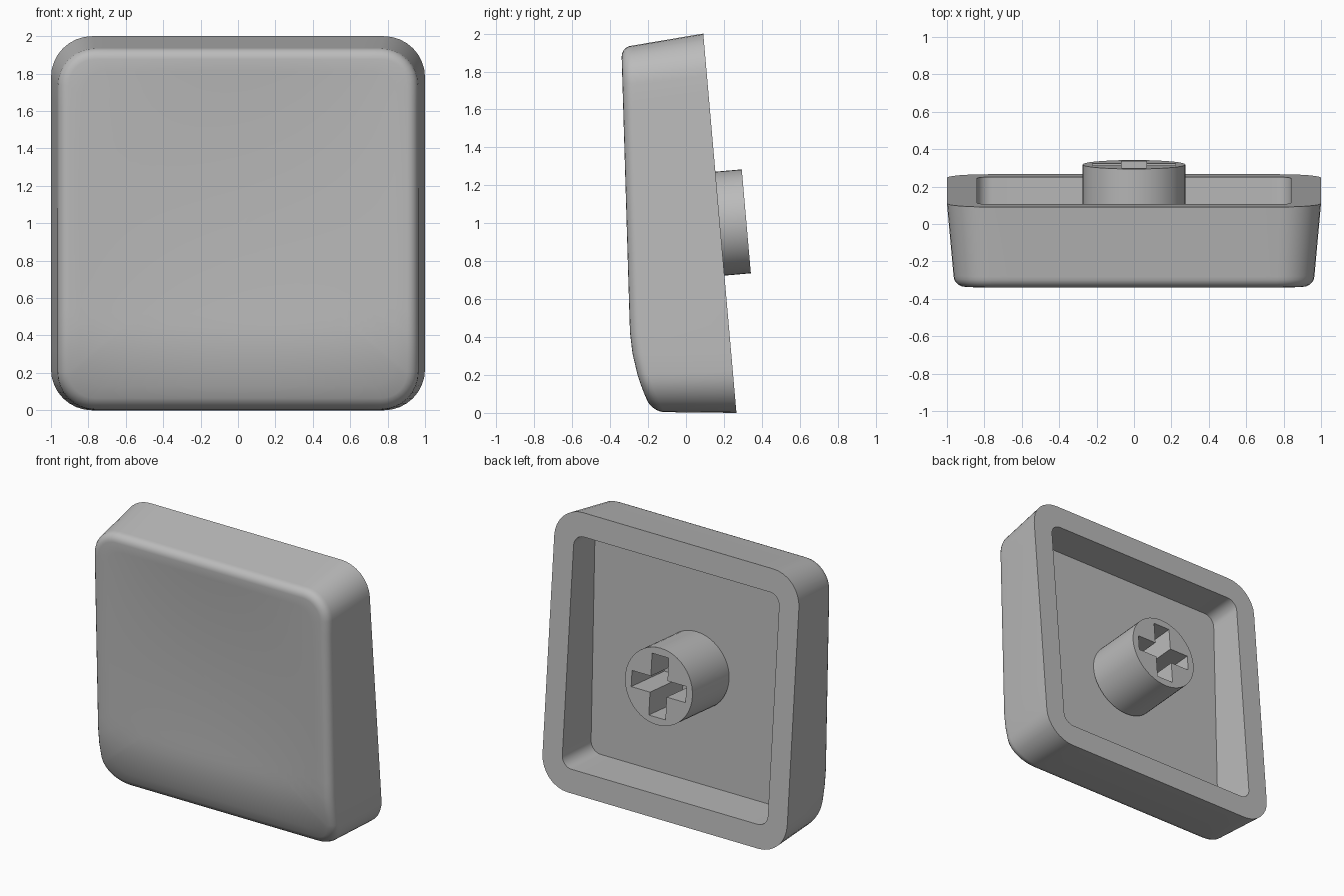
import bpy, bmesh, math
from mathutils import Matrix, Vector

if "Cube" in bpy.data.objects:
    bpy.data.objects.remove(bpy.data.objects["Cube"])

grey = bpy.data.materials.new("mid grey")
grey.diffuse_color = (0.5, 0.5, 0.5, 1)
grey.use_nodes = True
grey.node_tree.nodes["Principled BSDF"].inputs["Base Color"].default_value = grey.diffuse_color


def finish(bm, name):
    bmesh.ops.recalc_face_normals(bm, faces=bm.faces)
    mesh = bpy.data.meshes.new(name)
    bm.to_mesh(mesh)
    bm.free()
    mesh.materials.append(grey)
    obj = bpy.data.objects.new(name, mesh)
    bpy.context.collection.objects.link(obj)
    bpy.ops.object.select_all(action='DESELECT')
    obj.select_set(True)
    bpy.context.view_layer.objects.active = obj
    bpy.ops.object.shade_smooth_by_angle(angle=math.radians(30))
    return obj


def outline(hx, z0, z1, r, corner=8, side=14):
    """Rounded rectangle in x and z, with subdivided straight sides."""
    pts = []
    centres = [(hx - r, z1 - r), (r - hx, z1 - r), (r - hx, z0 + r), (hx - r, z0 + r)]
    for q, (cx, cz) in enumerate(centres):
        for i in range(corner + 1):
            a = math.pi / 2 * (q + i / corner)
            pts.append(Vector((cx + r * math.cos(a), cz + r * math.sin(a))))
        a = math.pi / 2 * (q + 1)
        end = pts[-1].copy()
        nxt = Vector(centres[(q + 1) % 4]) + r * Vector((math.cos(a), math.sin(a)))
        pts += [end.lerp(nxt, i / side) for i in range(1, side)]
    return pts


def rim_y(x, z):
    return 0.266 - 0.0875 * z


def floor_y(x, z):
    return -0.085 - 0.03 * z


def face_y(x, z):
    """Front face: gently leaning, curling back near the bottom."""
    y = -0.283 - 0.030 * z
    if z < 0.45:
        y += 0.11 * ((0.45 - z) / 0.45) ** 2
    return y


def dished_y(x, z):
    dish = max(0, 1 - (x / 0.9) ** 2) * max(0, 1 - ((z - 0.98) / 0.9) ** 2)
    return face_y(x, z) + 0.035 * dish


# Cap shell: cavity floor, cavity wall, rim, tapered sides, rounded edge, face
bm = bmesh.new()


def ring(pts, depth):
    return [bm.verts.new((p.x, depth(p.x, p.y), p.y)) for p in pts]


rings = [ring(outline(0.84, 0.15, 1.81, 0.08), floor_y),
         ring(outline(0.84, 0.17, 1.83, 0.08), rim_y),
         ring(outline(1.0, 0.0, 2.0, 0.22), rim_y)]
R = 0.06
for k in range(6):
    a = math.pi / 2 * k / 5
    d, lift = R * (1 - math.cos(a)), R * (1 - math.sin(a))
    edge = outline(0.965 - d, 0.004 + d, 1.937 - d, 0.2 - d)
    rings.append(ring(edge, lambda x, z: face_y(x, z) + lift))
centre = Vector((0, 0.97))
for k in range(1, 14):
    rings.append(ring([centre.lerp(p, 1 - k / 14) for p in edge], dished_y))
for a, b in zip(rings, rings[1:]):
    for i in range(len(a)):
        j = (i + 1) % len(a)
        bm.faces.new((a[i], a[j], b[j], b[i]))
bm.faces.new(rings[0])
tip = bm.verts.new((0, dished_y(0, 0.97), 0.97))
last = rings[-1]
for i in range(len(last)):
    bm.faces.new((last[i], last[(i + 1) % len(last)], tip))
finish(bm, "cap_shell")

# Stem: round post with a cross-shaped socket
bm = bmesh.new()
LENGTH, RADIUS, ARM, WX, WY = 0.43, 0.275, 0.222, 0.068, 0.058
circle = [(RADIUS * math.cos(math.tau * i / 48), RADIUS * math.sin(math.tau * i / 48))
          for i in range(48)]
quarter = [(ARM, WY), (WX, WY), (WX, ARM)]
cross = []
for sx, sy in ((1, 1), (-1, 1), (-1, -1), (1, -1)):
    part = [(sx * x, sy * y) for x, y in quarter]
    cross += part if sx * sy > 0 else part[::-1]


def tube(points, low):
    bottom = [bm.verts.new((x, y, low)) for x, y in points]
    top = [bm.verts.new((x, y, LENGTH)) for x, y in points]
    n = len(points)
    for i in range(n):
        bm.faces.new((bottom[i], bottom[(i + 1) % n], top[(i + 1) % n], top[i]))
    bm.faces.new(bottom)
    return [bm.edges.get((top[i], top[(i + 1) % n])) for i in range(n)]


lip = tube(circle, 0) + tube(cross, 0.04)
bmesh.ops.triangle_fill(bm, use_beauty=True, use_dissolve=False, edges=lip)
tilt = Matrix.Rotation(math.radians(-85), 4, 'X')
end = Vector((0, 0.318, 1.01))
base = end - tilt @ Vector((0, 0, LENGTH))
bm.transform(Matrix.Translation(base) @ tilt)
finish(bm, "stem")
